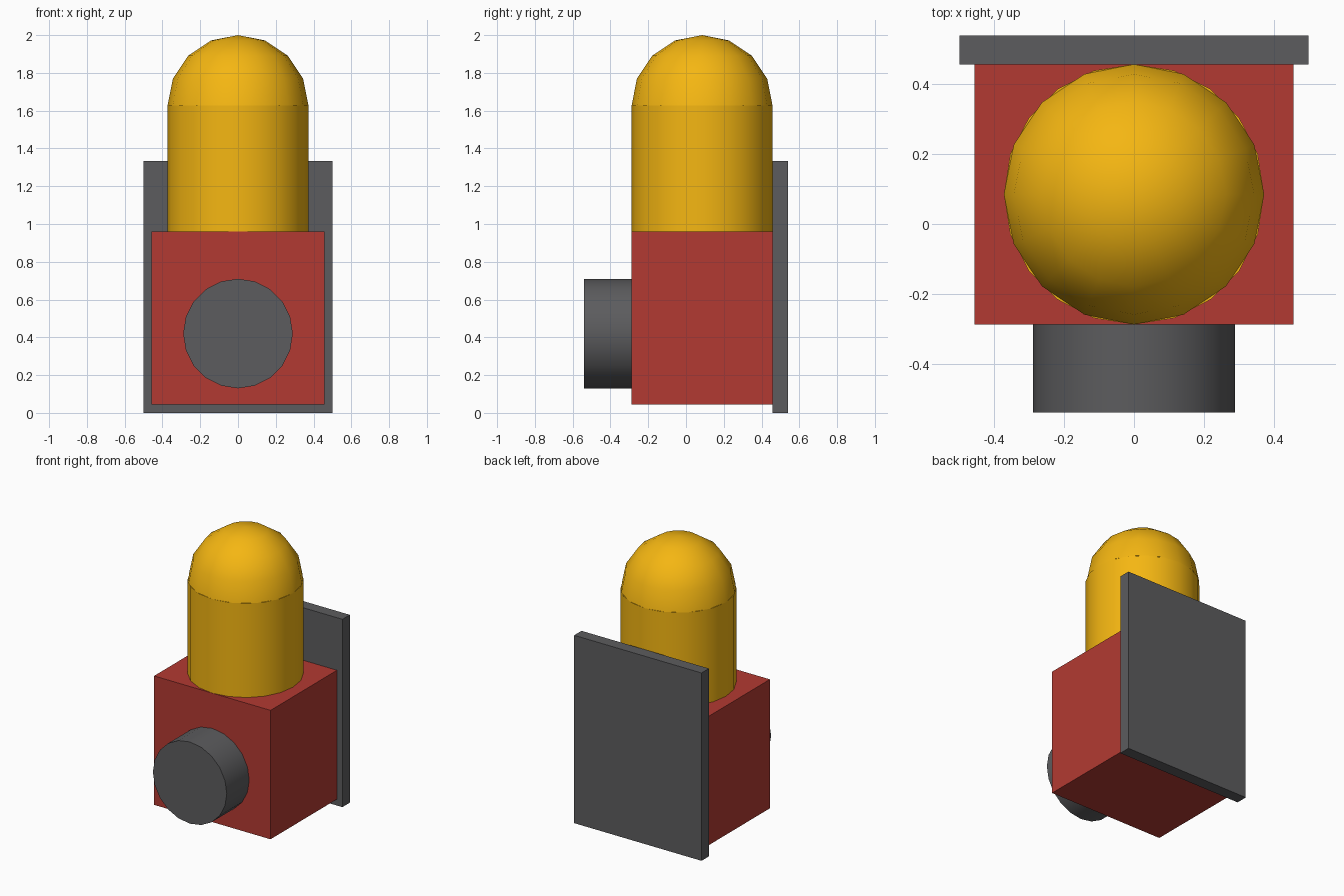
import bpy, bmesh, math

if "Cube" in bpy.data.objects:
    bpy.data.objects.remove(bpy.data.objects["Cube"])


def material(name, rgb):
    m = bpy.data.materials.new(name)
    m.diffuse_color = (*rgb, 1)
    m.use_nodes = True
    m.node_tree.nodes["Principled BSDF"].inputs["Base Color"].default_value = m.diffuse_color
    return m


RED = material("red", (0.45, 0.042, 0.032))
GOLD = material("gold", (0.91, 0.47, 0.006))
GREY = material("dark_grey", (0.107, 0.107, 0.112))


def finish(name, mat, smooth=False):
    ob = bpy.context.object
    ob.name = ob.data.name = name
    ob.data.materials.append(mat)
    if smooth:
        bpy.ops.object.shade_smooth_by_angle(angle=math.radians(35))
    return ob


def box(name, lo, hi, mat):
    bpy.ops.mesh.primitive_cube_add(size=1, location=[(a + b) / 2 for a, b in zip(lo, hi)])
    bpy.context.object.scale = [b - a for a, b in zip(lo, hi)]
    bpy.ops.object.transform_apply(location=False, rotation=False, scale=True)
    return finish(name, mat)


def cylinder(name, radius, depth, centre, mat, rotation=(0, 0, 0)):
    bpy.ops.mesh.primitive_cylinder_add(vertices=20, radius=radius, depth=depth,
                                        location=centre, rotation=rotation)
    return finish(name, mat, smooth=True)


# Wall plate and housing
box("back_plate", (-0.5, 0.457, 0), (0.5, 0.54, 1.333), GREY)
box("housing", (-0.457, -0.288, 0.045), (0.457, 0.457, 0.96), RED)

# Round knob on the front
cylinder("front_knob", 0.29, 0.252, (0, -0.414, 0.42), GREY, (math.pi / 2, 0, 0))

# Upright lamp body
R, Y, TOP = 0.373, 0.085, 1.627
cylinder("lamp_body", R, TOP - 0.96, (0, Y, (TOP + 0.96) / 2), GOLD)

# Dome: upper half of a sphere
bpy.ops.mesh.primitive_uv_sphere_add(segments=16, ring_count=8, radius=R, location=(0, Y, TOP))
dome = finish("lamp_dome", GOLD, smooth=True)
bm = bmesh.new()
bm.from_mesh(dome.data)
bmesh.ops.delete(bm, geom=[v for v in bm.verts if v.co.z < -0.01], context='VERTS')
bm.to_mesh(dome.data)
bm.free()
